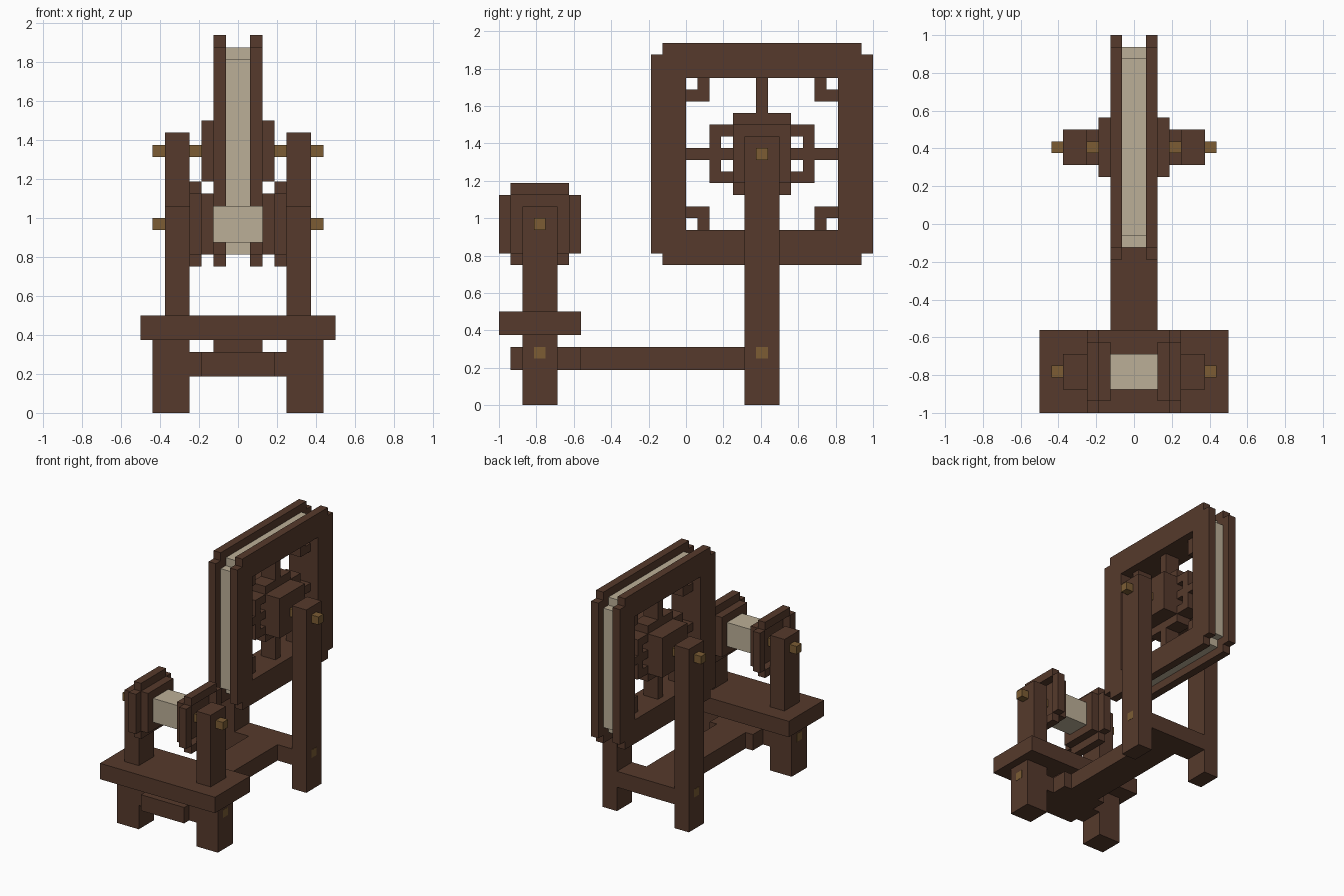
import bpy, bmesh
from mathutils import Vector

cube = bpy.data.objects.get("Cube")
if cube:
    bpy.data.objects.remove(cube, do_unlink=True)

U = 1 / 16  # one block


def material(name, rgb):
    m = bpy.data.materials.new(name)
    m.use_nodes = True
    m.diffuse_color = (*rgb, 1)
    m.node_tree.nodes["Principled BSDF"].inputs["Base Color"].default_value = (*rgb, 1)
    return m


WOOD = material("dark_wood", (0.093, 0.042, 0.025))
THREAD = material("cream_thread", (0.50, 0.43, 0.31))
PEG = material("golden_wood", (0.20, 0.108, 0.034))


def part(name, mat, *boxes):
    """One object from boxes given as x, y and z ranges in blocks."""
    bm = bmesh.new()
    for xs, ys, zs in boxes:
        spans = (xs, ys, zs)
        size = [b - a for a, b in spans]
        mid = [(a + b) / 2 for a, b in spans]
        for v in bmesh.ops.create_cube(bm, size=1)["verts"]:
            v.co = Vector([(c * s + m) * U for c, s, m in zip(v.co, size, mid)])
    mesh = bpy.data.meshes.new(name)
    bm.to_mesh(mesh)
    bm.free()
    mesh.materials.append(mat)
    obj = bpy.data.objects.new(name, mesh)
    bpy.context.collection.objects.link(obj)
    return obj


def pair(name, mat, *boxes):
    """The same part on both sides."""
    for side, sign in (("left", 1), ("right", -1)):
        flipped = [(tuple(sorted(sign * x for x in b[0])), b[1], b[2]) for b in boxes]
        part(side + "_" + name, mat, *flipped)


def ring(xs, ys, zs, t, notch=1):
    """Four bars of a square ring whose outer corners are notched."""
    (y0, y1), (z0, z1) = ys, zs
    across, up = (y0 + notch, y1 - notch), (z0 + t, z1 - t)
    bars = [(xs, across, (z0, z0 + t)), (xs, across, (z1 - t, z1)),
            (xs, (y0, y0 + t), up), (xs, (y1 - t, y1), up)]
    if t > notch:  # fill the shoulders beside the notches
        for y in ((y0, y0 + notch), (y1 - notch, y1)):
            bars += [(xs, y, (z0 + notch, z0 + t)), (xs, y, (z1 - t, z1 - notch))]
    return bars


# Base and front table
FRONT, BACK = (-14, -11), (5, 8)
pair("front_leg", WOOD, ((4, 7), FRONT, (0, 6)))
part("table", WOOD, ((-8, 8), (-16, -9), (6, 8)))
part("front_crossbar", WOOD, ((-4, 4), FRONT, (3, 5)))
part("beam_head", WOOD, ((-3, 3), (-15, -9), (3, 5)))
part("table_block", WOOD, ((-2, 2), FRONT, (5, 6)))
part("long_beam", WOOD, ((-2, 2), (-9, 5), (3, 5)))
part("back_crossbar", WOOD, ((-4, 4), BACK, (3, 5)))
pair("wheel_post", WOOD, ((4, 6), BACK, (0, 23)))
pair("bobbin_post", WOOD, ((4, 6), FRONT, (8, 17)))
pair("front_leg_peg", PEG, ((6.9, 7.03), (-13, -12), (4, 5)))
pair("wheel_post_peg", PEG, ((5.9, 6.03), (6, 7), (4, 5)))

# Bobbin
part("bobbin_axle", PEG, ((-7, 7), (-13, -12), (15, 16)))
part("bobbin_thread", THREAD, ((-2, 2), FRONT, (14, 17)))
pair("bobbin_plate", WOOD, ((2, 3), (-15, -10), (13, 18)))
pair("bobbin_flange", WOOD, *ring((3, 4), (-16, -9), (12, 19), 1))

# Wheel rim with thread in its groove
pair("wheel_rim", WOOD, *ring((1, 2), (-3, 16), (12, 31), 3))
part("rim_core", WOOD, *ring((-1, 1), (-1, 14), (14, 29), 1, 0))
part("wheel_thread", THREAD, *ring((-1, 1), (-2, 15), (13, 30), 1))

# Spokes and corner brackets
MID = (-1, 1)
part("spokes", WOOD,
     (MID, (0, 4), (21, 22)), (MID, (9, 13), (21, 22)),
     (MID, (6, 7), (15, 19)), (MID, (6, 7), (24, 28)))
brackets = []
for ya, yb, yc in ((0, 1, 2), (13, 12, 11)):
    for za, zb, zc in ((15, 16, 17), (28, 27, 26)):
        brackets += [(MID, tuple(sorted((yb, yc))), tuple(sorted((za, zb)))),
                     (MID, tuple(sorted((ya, yc))), tuple(sorted((zb, zc))))]
part("corner_brackets", WOOD, *brackets)

# Hub
part("hub", WOOD, ((-3, 3), (4, 9), (19, 24)))
hub_frame = [(MID, (4, 9), (18, 19)), (MID, (4, 9), (24, 25))]
for outer, inner in (((2, 3), (3, 4)), ((10, 11), (9, 10))):
    hub_frame += [(MID, outer, (19, 24)), (MID, inner, (19, 20)), (MID, inner, (23, 24))]
part("hub_frame", WOOD, *hub_frame)
part("wheel_axle", PEG, ((-7, 7), (6, 7), (21, 22)))
